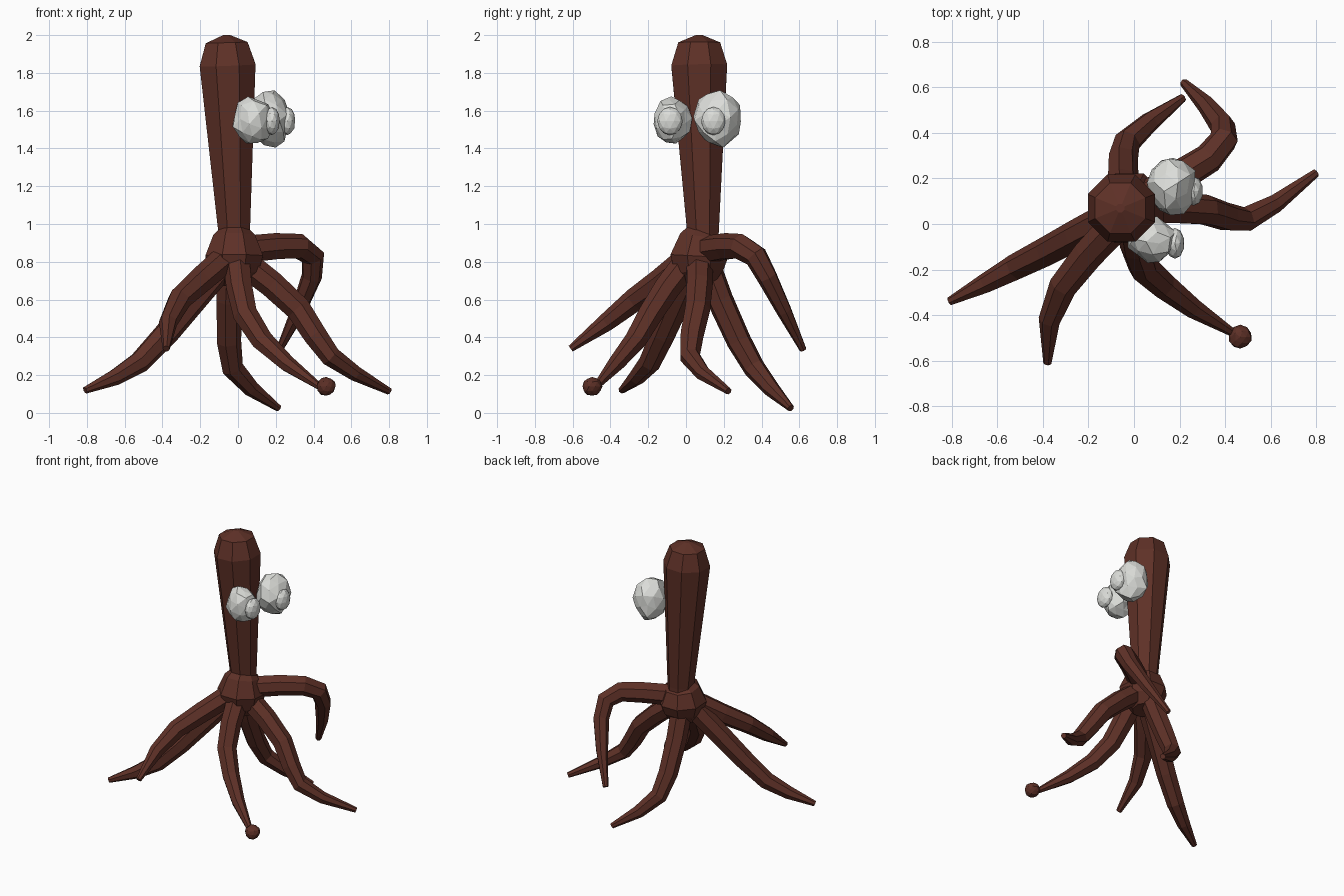
import bpy, bmesh, math, random
from mathutils import Vector, Euler

cube = bpy.data.objects.get("Cube")
if cube:
    bpy.data.objects.remove(cube, do_unlink=True)


def material(name, rgb):
    m = bpy.data.materials.new(name)
    m.use_nodes = True
    m.diffuse_color = (*rgb, 1)
    m.node_tree.nodes["Principled BSDF"].inputs["Base Color"].default_value = (*rgb, 1)
    return m


BROWN = material("reddish brown", (0.112, 0.030, 0.020))
WHITE = material("off white", (0.71, 0.72, 0.69))


def finish(name, bm, mat):
    bmesh.ops.recalc_face_normals(bm, faces=bm.faces)
    mesh = bpy.data.meshes.new(name)
    bm.to_mesh(mesh)
    bm.free()
    mesh.materials.append(mat)
    ob = bpy.data.objects.new(name, mesh)
    bpy.context.scene.collection.objects.link(ob)
    return ob


def tube(name, points, radii, sides, turn=0.0):
    """Faceted tube swept along points, capped at both ends."""
    bm = bmesh.new()
    pts = [Vector(p) for p in points]
    last = len(pts) - 1
    axis, side, rings = None, None, []
    for i, (p, r) in enumerate(zip(pts, radii)):
        t = (pts[min(i + 1, last)] - pts[max(i - 1, 0)]).normalized()
        if side is None:
            side = t.orthogonal() if abs(t.z) < 0.9 else Vector((1, 0, 0))
        else:
            side = axis.rotation_difference(t) @ side
        side = (side - t * side.dot(t)).normalized()
        axis, up = t, t.cross(side)
        angles = [turn + math.tau * k / sides for k in range(sides)]
        rings.append([bm.verts.new(p + r * (math.cos(a) * side + math.sin(a) * up))
                      for a in angles])
    for low, high in zip(rings, rings[1:]):
        for k in range(sides):
            n = (k + 1) % sides
            bm.faces.new((low[k], low[n], high[n], high[k]))
    bm.faces.new(rings[0])
    bm.faces.new(rings[-1])
    return finish(name, bm, BROWN)


def pebble(name, centre, size, jitter, detail, tilt=(0, 0, 0), mat=WHITE, seed=3):
    """Faceted rough ball."""
    rng = random.Random(seed)
    bm = bmesh.new()
    bmesh.ops.create_icosphere(bm, subdivisions=detail, radius=1)
    rot = Euler(tilt)
    for v in bm.verts:
        co = v.co * (1 + rng.uniform(-jitter, jitter))
        co.rotate(rot)
        v.co = Vector(centre) + Vector(c * s for c, s in zip(co, size))
    if jitter:
        bmesh.ops.dissolve_limit(bm, angle_limit=math.radians(14),
                                 verts=bm.verts, edges=bm.edges)
    return finish(name, bm, mat)


# Trunk, leaning slightly and widening to a domed top
tube("trunk",
     [(-0.02, 0.09, 0.86), (-0.02, 0.09, 0.95), (-0.055, 0.07, 1.84),
      (-0.06, 0.07, 1.96), (-0.06, 0.07, 2.0)],
     [0.09, 0.09, 0.16, 0.12, 0.02], 8, math.pi / 8)

# Hub where the legs meet
tube("hub",
     [(-0.02, 0.08, 0.68), (-0.02, 0.07, 0.75), (-0.02, 0.07, 0.83), (-0.02, 0.08, 0.935),
      (-0.02, 0.09, 0.96)],
     [0.08, 0.14, 0.165, 0.12, 0.088], 8, math.pi / 8)

# Six bent tapering legs
legs = {
    "right_leg": [(-.06, .05, .81), (-.25, -.05, .58), (-.38, -.12, .42),
                  (-.52, -.19, .27), (-.65, -.26, .19), (-.81, -.34, .12)],
    "front_right_leg": [(-.06, .02, .82), (-.20, -.13, .70), (-.31, -.27, .60),
                        (-.37, -.42, .48), (-.38, -.61, .34)],
    "front_leg": [(-.01, .03, .83), (.01, -.10, .66), (.04, -.19, .52),
                  (.13, -.27, .38), (.26, -.37, .26), (.43, -.475, .14)],
    "left_leg": [(.0, .07, .82), (.18, .07, .68), (.32, .06, .55), (.41, .03, .41),
                 (.49, .02, .30), (.62, .09, .21), (.80, .225, .115)],
    "back_leg": [(-.04, .10, .81), (-.05, .18, .60), (-.05, .28, .38),
                 (-.03, .36, .24), (.07, .45, .13), (.215, .555, .025)],
    "back_left_leg": [(.0, .08, .86), (.20, .21, .88), (.33, .29, .88),
                      (.395, .37, .83), (.39, .43, .72), (.32, .52, .54), (.22, .62, .335)],
}
for name, path in legs.items():
    n = len(path) - 1
    radii = [0.075 - 0.018 * i / n - 0.038 * (i / n) ** 4 for i in range(n + 1)]
    tube(name, path, radii, 7)

# Knob on the end of the front leg
pebble("front_leg_knob", (0.467, -0.497, 0.14), (0.05, 0.052, 0.05), 0.06, 2, mat=BROWN)

# Rough eyeballs with smaller pupils on the left side
pebble("right_eyeball", (0.08, -0.07, 1.545), (0.108, 0.097, 0.125), 0.09, 2,
       (0.3, 0.2, 0.5), seed=5)
pebble("right_pupil", (0.18, -0.085, 1.545), (0.042, 0.068, 0.075), 0, 2)
pebble("left_eyeball", (0.165, 0.17, 1.555), (0.108, 0.13, 0.152), 0.09, 2,
       (0.5, 0.1, 0.2), seed=8)
pebble("left_pupil", (0.262, 0.145, 1.545), (0.042, 0.065, 0.075), 0, 2)
pebble("left_eye_spot", (0.25, 0.205, 1.585), (0.016, 0.014, 0.026), 0, 1, mat=BROWN)
